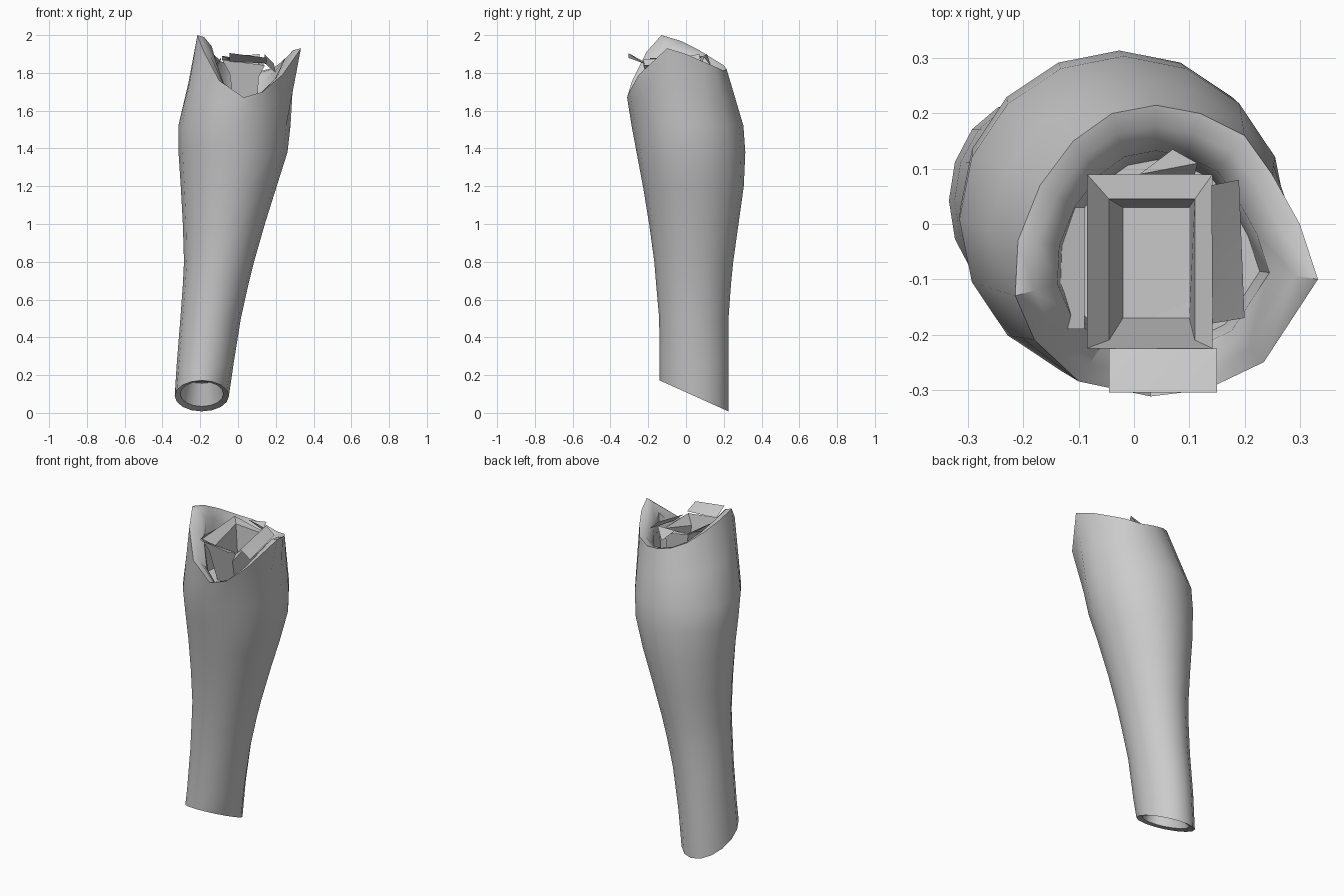
import bpy, bmesh
from math import cos, sin, tau
from mathutils import Vector

if "Cube" in bpy.data.objects:
    bpy.data.objects.remove(bpy.data.objects["Cube"])

N = 16


def make_object(name, verts, faces, angle=0.7, recalc=True):
    mesh = bpy.data.meshes.new(name)
    mesh.from_pydata(verts, [], faces)
    bm = bmesh.new()
    bm.from_mesh(mesh)
    if recalc:
        bmesh.ops.recalc_face_normals(bm, faces=bm.faces)
    bm.to_mesh(mesh)
    bm.free()
    obj = bpy.data.objects.new(name, mesh)
    bpy.context.collection.objects.link(obj)
    bpy.ops.object.select_all(action='DESELECT')
    obj.select_set(True)
    bpy.context.view_layer.objects.active = obj
    bpy.ops.object.shade_smooth_by_angle(angle=angle)
    return obj


def ring(z, x0, x1, y0, y1, tilt=0.0, scale=1.0):
    cx, cy = (x0 + x1) / 2, (y0 + y1) / 2
    pts = []
    for i in range(N):
        a = tau * i / N
        dx = (x1 - x0) / 2 * cos(a) * scale
        dy = (y1 - y0) / 2 * sin(a) * scale
        pts.append(Vector((cx + dx, cy + dy, z - tilt * dy)))
    return pts


def loft(name, rings):
    verts = [p for r in rings for p in r]
    faces = []
    for k in range(len(rings) - 1):
        for i in range(N):
            j = (i + 1) % N
            faces.append((k*N + i, k*N + j, (k+1)*N + j, (k+1)*N + i))
    last = (len(rings) - 1) * N
    faces += [tuple(range(N))[::-1], tuple(range(last, last + N))]
    return make_object(name, verts, faces)


# Sleeve sections: z, left, right, front, back
sections = [
    (0.25, -0.325, -0.025, -0.140, 0.225),
    (0.50, -0.305, 0.015, -0.142, 0.225),
    (0.68, -0.292, 0.055, -0.158, 0.238),
    (0.80, -0.286, 0.085, -0.168, 0.250),
    (1.00, -0.292, 0.142, -0.195, 0.278),
    (1.20, -0.303, 0.205, -0.228, 0.306),
    (1.38, -0.315, 0.262, -0.262, 0.314),
    (1.52, -0.316, 0.278, -0.288, 0.304),
]
# Uneven top rim with a low front and two side peaks
rim = [Vector(p) for p in (
    (.30, 0, 1.90), (.25, .09, 1.86), (.20, .16, 1.83), (.12, .20, 1.81),
    (.04, .215, 1.82), (-.04, .20, 1.84), (-.11, .15, 1.87), (-.17, .07, 1.92),
    (-.21, -.03, 1.97), (-.215, -.13, 2.0), (-.18, -.21, 1.91), (-.10, -.285, 1.76),
    (.03, -.312, 1.67), (.13, -.30, 1.70), (.235, -.25, 1.79), (.333, -.10, 1.93))]


def inset(f, dz, cap=9):
    c = Vector((.04, -.06, 0))
    return [Vector((c.x + (p.x - c.x) * f, c.y + (p.y - c.y) * f, min(p.z + dz, cap)))
            for p in rim]


# Slanted hollow foot end, sleeve body, rim rolled into the top opening
foot = (-0.335, -0.048, -0.140, 0.225)
rings = [ring(0.20, *foot, 0.35, 0.68),
         ring(0.10, *foot, 0.45, 0.80),
         ring(0.09, *foot, 0.45)]
rings += [ring(*s) for s in sections]
rings += [[a.lerp(b, 0.5) for a, b in zip(rings[-1], rim)], rim,
          inset(0.86, -0.01), inset(0.70, -0.06), inset(0.64, -0.09, 1.62)]
loft("sleeve", rings)


# Ragged inner lining: a square pocket and its turned-out flaps
def corners(x0, x1, y0, y1, zs):
    return [(x0, y0, zs[0]), (x1, y0, zs[1]), (x1, y1, zs[2]), (x0, y1, zs[3])]


pocket = (corners(-.02, .10, -.17, .03, [1.62] * 4)
          + corners(-.045, .11, -.21, .045, (1.80, 1.78, 1.86, 1.87))
          + corners(-.085, .142, -.225, .09, (1.87, 1.84, 1.84, 1.89)))
faces = [(0, 1, 2, 3)]
for k in (0, 4):
    for i in range(4):
        j = (i + 1) % 4
        faces.append((k + i, k + 4 + i, k + 4 + j, k + j))
make_object("inner_pocket", pocket, faces, 0.5, False)

flaps = {
    "front_flap": corners(-.045, .15, -.305, -.225, (1.905, 1.88, 1.85, 1.86)),
    "left_flap": corners(-.14, -.09, -.19, .03, (1.82, 1.88, 1.87, 1.80)),
    "right_flap": [(.142, -.18, 1.85), (.20, -.17, 1.80), (.19, .08, 1.85), (.14, .07, 1.90)],
    "back_flap": [(.01, .09, 1.89), (.11, .09, 1.87), (.115, .11, 1.90), (.07, .135, 1.83)],
}
for name, pts in flaps.items():
    make_object(name, pts, [(0, 1, 2), (0, 2, 3)], 0.3, False)
